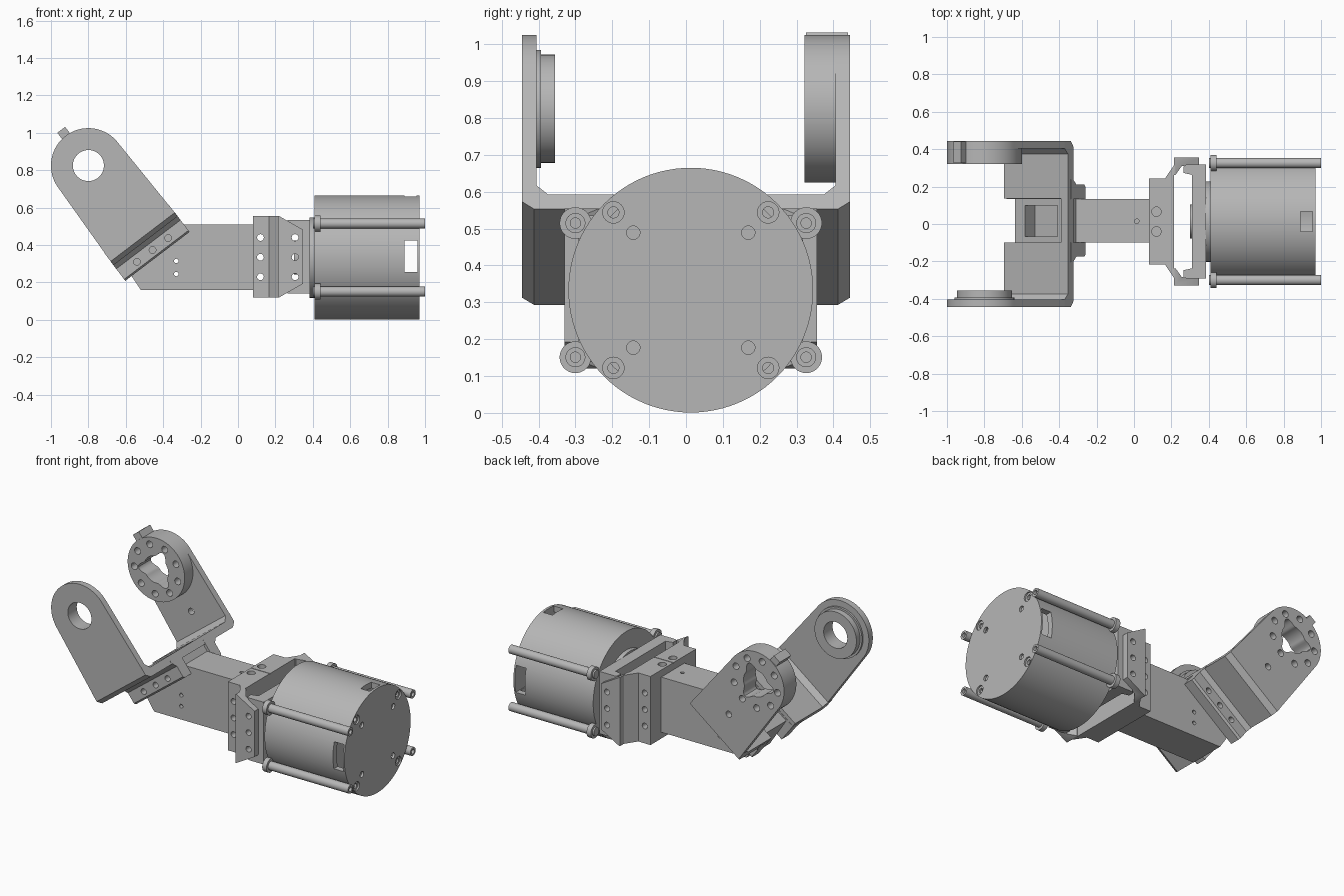
import bpy, bmesh, math
from mathutils import Vector

old = bpy.data.objects.get("Cube")
if old:
    bpy.data.objects.remove(old)

grey = bpy.data.materials.new("machined_grey")
grey.use_nodes = True
grey.diffuse_color = (0.47, 0.47, 0.47, 1)
grey.node_tree.nodes["Principled BSDF"].inputs["Base Color"].default_value = (0.47, 0.47, 0.47, 1)

# Frames: each maps a 2D profile (a, b) and an extrusion distance t to space
TILT = math.radians(52.75)
C, S = math.cos(TILT), math.sin(TILT)
CY, CZ = 0.013, 0.333          # motor axis


def side(a, b, t):
    return Vector((a, t, b))


def along_x(a, b, t):
    return Vector((t, a, b))


def up(a, b, t):
    return Vector((a, b, t))


def yoke(u, v, t):
    return Vector((-0.8 + C * u + S * v, t, 0.825 - S * u + C * v))


def yoke_wide(u, y, t):
    return yoke(u, t, y)


def circle(a, b, r, n=32):
    return [(a + r * math.cos(2 * math.pi * i / n), b + r * math.sin(2 * math.pi * i / n))
            for i in range(n)]


def rect(a0, b0, a1, b1):
    return [(a0, b0), (a1, b0), (a1, b1), (a0, b1)]


def finish(ob):
    for p in ob.data.polygons:
        p.use_smooth = True
    ob.data.set_sharp_from_angle(angle=math.radians(30))


def prism(name, pts, lo, hi, frame):
    bm = bmesh.new()
    base = bm.faces.new([bm.verts.new(frame(a, b, lo)) for a, b in pts])
    moved = bmesh.ops.extrude_face_region(bm, geom=[base])["geom"]
    shift = frame(0, 0, hi) - frame(0, 0, lo)
    bmesh.ops.translate(bm, vec=shift, verts=[g for g in moved if isinstance(g, bmesh.types.BMVert)])
    bmesh.ops.recalc_face_normals(bm, faces=bm.faces)
    me = bpy.data.meshes.new(name)
    bm.to_mesh(me)
    bm.free()
    me.materials.append(grey)
    ob = bpy.data.objects.new(name, me)
    bpy.context.collection.objects.link(ob)
    finish(ob)
    return ob


def carve(ob, cutters, op="DIFFERENCE"):
    """Apply a boolean for each cutter (profile, lo, hi, frame)."""
    tools = []
    for pts, lo, hi, frame in cutters:
        tool = prism("cutter", pts, lo, hi, frame)
        tool.hide_render = True
        tools.append(tool)
        mod = ob.modifiers.new("cut", "BOOLEAN")
        mod.operation, mod.object, mod.solver = op, tool, "EXACT"
    bpy.context.view_layer.update()
    deps = bpy.context.evaluated_depsgraph_get()
    ob.data = bpy.data.meshes.new_from_object(ob.evaluated_get(deps))
    ob.modifiers.clear()
    for tool in tools:
        bpy.data.objects.remove(tool)
    finish(ob)


# Motor can with vent windows and end holes
can = prism("motor_can", circle(CY, CZ, 0.332, 96), 0.41, 0.97, along_x)
cuts = [(circle(CY, CZ, 0.295, 64), 0.86, 0.955, along_x),
        (rect(0.89, 0.255, 0.96, 0.425), -0.5, 0.5, side),
        (rect(0.89, -0.04, 0.955, 0.066), 0.4, 0.8, up)]
for sy in (-1, 1):
    for sz in (-1, 1):
        y, z = CY + sy * 0.21, CZ + sz * 0.211
        cuts += [(circle(y, z, 0.029), 0.95, 1.0, along_x),
                 (circle(CY + sy * 0.156, CZ + sz * 0.156, 0.018), 0.945, 1.0, along_x)]
carve(can, cuts)

# Screws, tie rods and ears around the can
for i, (sy, sz) in enumerate([(-1, -1), (-1, 1), (1, -1), (1, 1)]):
    screw = prism(f"end_screw_{i}", circle(CY + sy * 0.21, CZ + sz * 0.211, 0.029), 0.93, 0.96, along_x)
    carve(screw, [(circle(CY + sy * 0.21, CZ + sz * 0.211, 0.015), 0.94, 1.0, along_x)])
    y, z = CY + sy * 0.313, CZ + sz * 0.182
    rod = prism(f"tie_rod_{i}", circle(y, z, 0.027), 0.4, 1.0, along_x)
    carve(rod, [(circle(y, z, 0.014), 0.95, 1.05, along_x)])
    prism(f"rod_ear_{i}", circle(y, z, 0.043), 0.41, 0.44, along_x)

# Motor flange and shaft stub
flange = prism("motor_flange", circle(CY, CZ, 0.215, 64), 0.383, 0.415, along_x)
prism("shaft_stub", circle(CY, CZ, 0.09, 48), 0.3, 0.4, along_x)

# Motor mount: shallow channel holding the flange
mount = prism("motor_mount", [(CY + a * s, x) for s, seq in ((1, 1), (-1, -1)) for a, x in
              [(0.25, 0.31), (0.26, 0.265), (0.295, 0.265), (0.305, 0.28), (0.305, 0.385)][::seq]],
              0.14, 0.535, lambda a, b, t: Vector((b, a, t)))
HOLE_Z = (0.23, 0.335, 0.44)
carve(mount, [(circle(0.305, z, 0.018, 20), -0.5, 0.5, side) for z in HOLE_Z])

# Clamp bracket: web plus two chamfered arms
web = prism("clamp_web", [(0.08, -0.216), (0.165, -0.216), (0.215, -0.29), (0.215, 0.316),
                          (0.165, 0.242), (0.08, 0.242)], 0.12, 0.555, up)
carve(web, [(circle(0.12, z, 0.018, 20), -0.5, 0.5, side) for z in HOLE_Z]
      + [(circle(0.12, CY + s * 0.053, 0.025, 24), 0.53, 0.6, up) for s in (-1, 1)]
      + [(rect(0.05, CY - 0.002, 0.22, CY + 0.002), 0.55, 0.6, up)])
for name, s in (("left", 1), ("right", -1)):
    arm = prism(f"clamp_arm_{name}", [(x, CY + s * y) for x, y in
                [(0.2, 0.25), (0.222, 0.25), (0.255, 0.296), (0.347, 0.296), (0.347, 0.343),
                 (0.215, 0.343), (0.215, 0.302), (0.2, 0.28)]], 0.12, 0.555, up)
    carve(arm, [([(0.1, 0.12), (0.22, 0.12), (0.36, 0.2), (0.36, 0.475), (0.22, 0.555), (0.1, 0.555)],
                 -0.5, 0.5, side)], "INTERSECT")
    carve(arm, [(circle(0.305, z, 0.018, 20), -0.5, 0.5, side) for z in HOLE_Z])

# Link beam with slanted, pocketed end
beam = prism("link_beam", [(0.1, 0.16), (0.1, 0.51), (-0.31, 0.51), (-0.345, 0.556),
                           (-0.635, 0.335), (-0.52, 0.16)], -0.098, 0.134, side)
carve(beam, [(rect(0.4, -0.1, 0.58, 0.12), -0.068, 0.1, yoke),
             (circle(-0.33, 0.315, 0.012, 16), -0.3, 0.3, side),
             (circle(-0.33, 0.245, 0.012, 16), -0.3, 0.3, side),
             (circle(0.015, 0.015, 0.012, 16), 0.45, 0.6, up)])

# Yoke web with a slot for the beam end
half = [(0.455, 0.375), (0.425, 0.405), (0.425, 0.445), (0.48, 0.445), (0.505, 0.412)]
yoke_web = prism("yoke_web", half + [(u, -y) for u, y in reversed(half)], -0.215, 0.215, yoke_wide)
carve(yoke_web, [(rect(0.3, -0.3, 0.6, 0.17), -0.1, 0.136, yoke)])

# Yoke flanges gripping the beam
for name, s in (("left", 1), ("right", -1)):
    tab = prism(f"yoke_flange_{name}", [(u, CY + 0.005 + s * y) for u, y in
                [(0.48, 0.116), (0.61, 0.116), (0.61, 0.18), (0.6, 0.192), (0.53, 0.192), (0.5, 0.22),
                 (0.48, 0.22)]], -0.216, 0.216, yoke_wide)
    carve(tab, [(circle(0.567, v, 0.018, 20), -0.5, 0.5, yoke) for v in (-0.105, 0, 0.105)])

# Yoke arms, rounded about the pivot
outline = [(-0.2 * math.sin(math.pi * i / 40), 0.2 * math.cos(math.pi * i / 40)) for i in range(41)]
outline += [(0.47, -0.215), (0.47, 0.215)]
bore = circle(0, 0, 0.083, 48)
front_arm = prism("yoke_arm_right", outline, -0.445, -0.405, yoke)
carve(front_arm, [(bore, -0.6, -0.3, yoke)])
for name, r, lo, hi in (("boss_step", 0.16, -0.41, -0.393), ("pivot_boss", 0.147, -0.4, -0.356)):
    boss = prism(name, circle(0, 0, r, 64), lo, hi, yoke)
    carve(boss, [(bore, -0.6, -0.3, yoke)])

# Opposite arm: thick horn hub with lobed opening and bolt ring
lobed = []
for i in range(72):
    t = 2 * math.pi * i / 72
    r = 0.085 + 0.04 * max(0, math.cos(3 * t)) ** 2
    lobed.append((r * math.cos(t), r * math.sin(t)))
ring = [circle(0.155 * math.cos(k * math.pi / 4.5), 0.155 * math.sin(k * math.pi / 4.5), 0.021, 20)
        for k in range(9)]
through = [(p, 0.2, 0.6, yoke) for p in [lobed] + ring]
back_arm = prism("yoke_arm_left", outline, 0.405, 0.445, yoke)
carve(back_arm, through + [(circle(0.31, 0, 0.02, 20), 0.2, 0.6, yoke)])
hub = prism("horn_hub", circle(0, 0, 0.2, 80), 0.322, 0.42, yoke)
carve(hub, through)
prism("hub_tab", rect(-0.24, -0.026, -0.19, 0.026), 0.325, 0.44, yoke)
